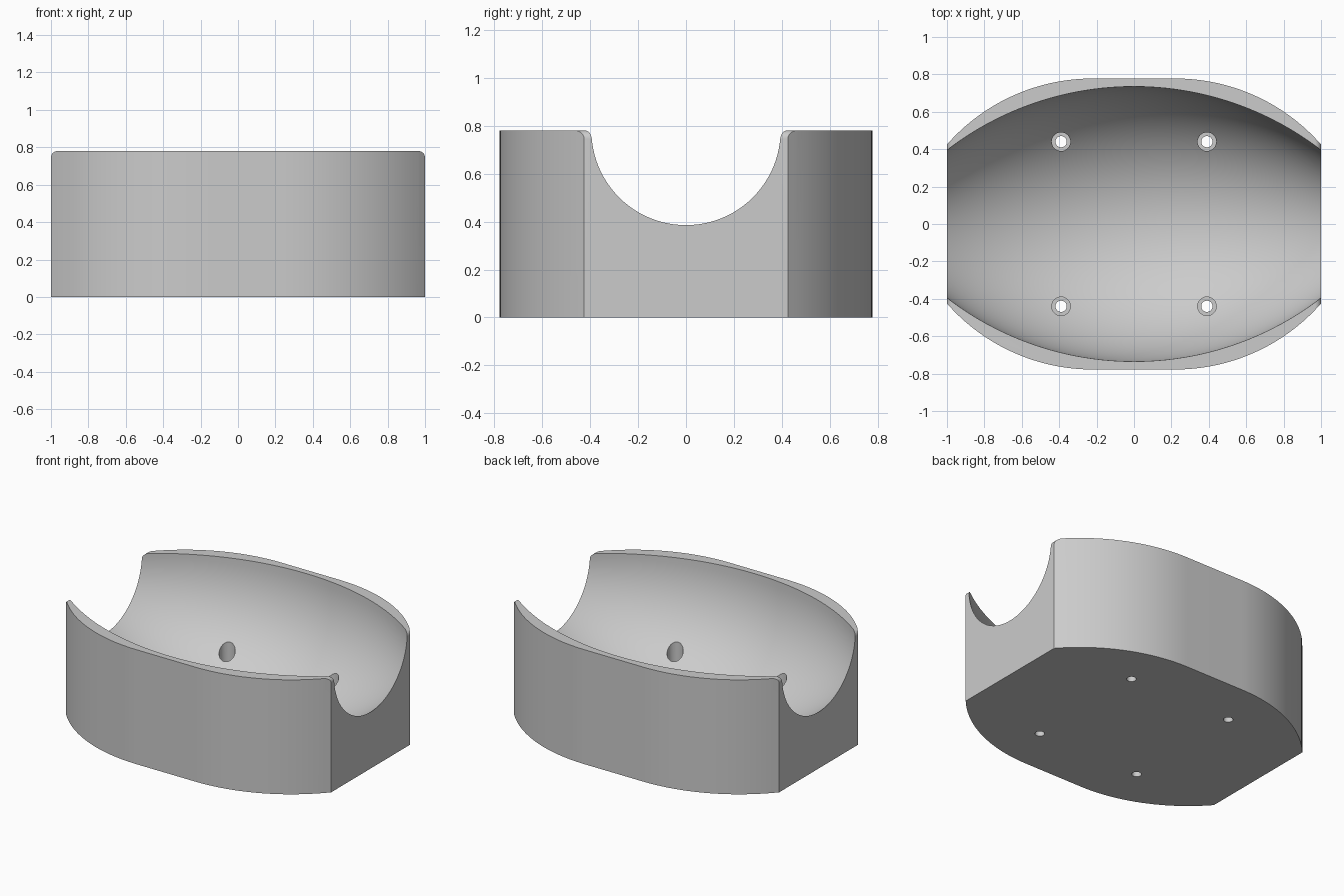
import bpy, bmesh
from math import sin, cos, pi, sqrt
from mathutils import Matrix, Vector

cube = bpy.data.objects.get("Cube")
if cube:
    bpy.data.objects.remove(cube, do_unlink=True)

HEIGHT, HALF_Y = 0.78, 0.778
INNER_R, END_R = 0.735, 0.395

grey = bpy.data.materials.new("light grey")
grey.use_nodes = True
grey.diffuse_color = (0.6, 0.6, 0.6, 1)
grey.node_tree.nodes["Principled BSDF"].inputs["Base Color"].default_value = (0.6, 0.6, 0.6, 1)


def finish(bm, name):
    bmesh.ops.recalc_face_normals(bm, faces=bm.faces)
    mesh = bpy.data.meshes.new(name)
    bm.to_mesh(mesh)
    bm.free()
    mesh.materials.append(grey)
    obj = bpy.data.objects.new(name, mesh)
    bpy.context.collection.objects.link(obj)
    return obj


def prism(name, points, direction):
    bm = bmesh.new()
    face = bm.faces.new([bm.verts.new(p) for p in points])
    ext = bmesh.ops.extrude_face_region(bm, geom=[face])
    moved = [g for g in ext["geom"] if isinstance(g, bmesh.types.BMVert)]
    bmesh.ops.translate(bm, verts=moved, vec=direction)
    return finish(bm, name)


def boolean(target, cutter, operation):
    mod = target.modifiers.new(operation, "BOOLEAN")
    mod.operation, mod.solver, mod.object = operation, "EXACT", cutter
    bpy.context.view_layer.objects.active = target
    bpy.ops.object.modifier_apply(modifier=mod.name)
    bpy.data.objects.remove(cutter, do_unlink=True)


# Outer block: flat ends, and long sides that bow out to a short flat middle
flat, drop = 0.22, HALF_Y - 0.425
run = 1 - flat
radius = (run ** 2 + drop ** 2) / (2 * drop)
quarter = []
for i in range(25):
    x = run * (1 - i / 24)
    quarter.append((flat + x, HALF_Y - radius + sqrt(radius ** 2 - x ** 2)))
half = quarter + [(-x, y) for x, y in reversed(quarter)]
outline = half + [(-x, -y) for x, y in half]
body = prism("cradle_body", [(x, y, 0) for x, y in outline], (0, 0, HEIGHT))

# Rounded upper edge on both ends
r = 0.035
corner = [(1 - r + r * cos(a), HEIGHT - r + r * sin(a))
          for a in (pi / 2 * i / 8 for i in range(9))]
side = [(1, -0.1)] + corner
side += [(-x, z) for x, z in reversed(side)]
boolean(body, prism("end_rounding", [(x, -1, z) for x, z in side], (0, 2, 0)), "INTERSECT")

# Barrel-shaped hollow, turned about the long axis
sag = INNER_R - END_R
arc = (1 + sag ** 2) / (2 * sag)
bm = bmesh.new()
rings, segments, reach = 48, 96, 1.06
loops = []
for i in range(rings + 1):
    x = -reach + 2 * reach * i / rings
    rad = INNER_R - arc + sqrt(arc ** 2 - x ** 2)
    loops.append([bm.verts.new((x, rad * cos(2 * pi * j / segments),
                                HEIGHT + rad * sin(2 * pi * j / segments)))
                  for j in range(segments)])
for a, b in zip(loops, loops[1:]):
    for j in range(segments):
        k = (j + 1) % segments
        bm.faces.new((a[j], a[k], b[k], b[j]))
bm.faces.new(loops[0])
bm.faces.new(loops[-1])
boolean(body, finish(bm, "hollow"), "DIFFERENCE")


# Four stepped screw holes
def drill(name, rad, low, high):
    bm = bmesh.new()
    for sx in (-1, 1):
        for sy in (-1, 1):
            place = Matrix.Translation(Vector((0.39 * sx, 0.44 * sy, (low + high) / 2)))
            bmesh.ops.create_cone(bm, cap_ends=True, segments=32, radius1=rad,
                                  radius2=rad, depth=high - low, matrix=place)
    return finish(bm, name)


boolean(body, drill("screw_heads", 0.05, 0.1, 0.6), "DIFFERENCE")
boolean(body, drill("screw_shafts", 0.03, -0.1, 0.3), "DIFFERENCE")

# Smooth curved walls with crisp edges
bpy.ops.object.select_all(action="DESELECT")
body.select_set(True)
bpy.context.view_layer.objects.active = body
bpy.ops.object.shade_smooth_by_angle(angle=pi / 7)
